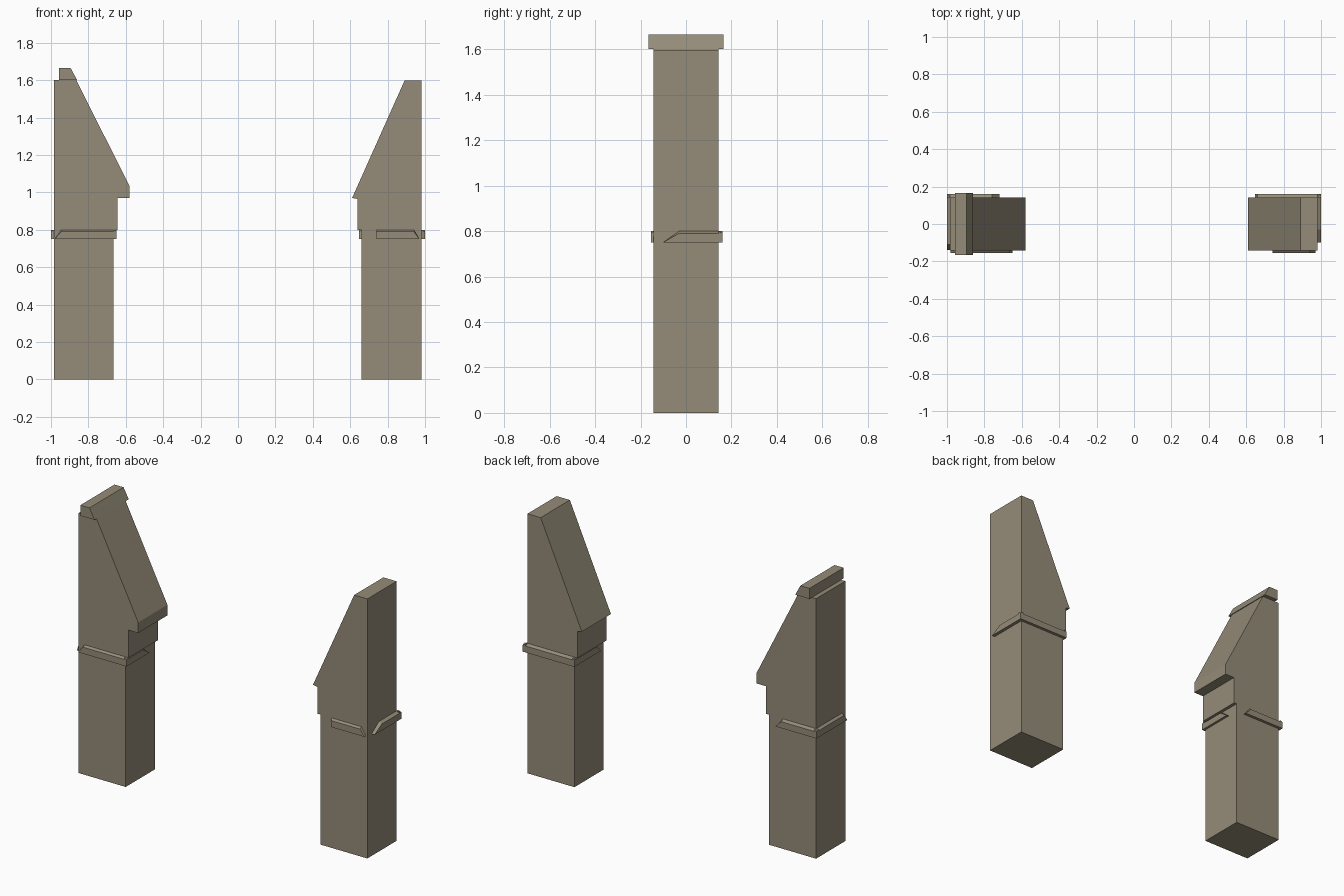
import bpy
from mathutils import Vector

cube = bpy.data.objects.get("Cube")
if cube:
    bpy.data.objects.remove(cube, do_unlink=True)

# Weathered stone
stone = bpy.data.materials.new("warm_grey_stone")
stone.use_nodes = True
colour = (0.30, 0.265, 0.19, 1)
stone.diffuse_color = colour
stone.node_tree.nodes["Principled BSDF"].inputs["Base Color"].default_value = colour


def add_mesh(name, verts, faces):
    mesh = bpy.data.meshes.new(name)
    mesh.from_pydata(verts, [], faces)
    mesh.materials.append(stone)
    obj = bpy.data.objects.new(name, mesh)
    bpy.context.collection.objects.link(obj)
    bpy.context.view_layer.objects.active = obj
    bpy.ops.object.select_all(action="DESELECT")
    obj.select_set(True)
    bpy.ops.object.mode_set(mode="EDIT")
    bpy.ops.mesh.select_all(action="SELECT")
    bpy.ops.mesh.normals_make_consistent(inside=False)
    bpy.ops.object.mode_set(mode="OBJECT")
    return obj


def extrude_profile(name, profile, half_depth):
    """Extrude an x-z outline along y."""
    n = len(profile)
    verts = [(x, y, z) for y in (-half_depth, half_depth) for x, z in profile]
    faces = [tuple(range(n)), tuple(range(n, 2 * n))]
    faces += [(i, (i + 1) % n, n + (i + 1) % n, n + i) for i in range(n)]
    return add_mesh(name, verts, faces)


def band(name, axis, wall, outer, start, end, cut_start=0, cut_end=0):
    """Moulding on a wall facing along axis; cuts slant its broken ends."""
    low, high, lip = 0.75, 0.80, 0.79
    verts = []
    for depth, top in ((wall, high), (outer, lip)):
        for along, z in ((start, low), (end, low),
                         (end - cut_end, top), (start + cut_start, top)):
            verts.append(Vector((depth, along, z) if axis == "x"
                                else (along, depth, z)))
    faces = [(0, 1, 2, 3), (4, 5, 6, 7)]
    faces += [(i, (i + 1) % 4, 4 + (i + 1) % 4, 4 + i) for i in range(4)]
    add_mesh(name, verts, faces)


# Right post, with a sloping shoulder and overhanging lip
extrude_profile("right_post", [
    (-0.985, 0), (-0.665, 0), (-0.665, 0.80), (-0.645, 0.80), (-0.645, 0.97),
    (-0.58, 0.97), (-0.58, 1.035), (-0.865, 1.6), (-0.985, 1.6)], 0.142)

# Coping stone on the right post
extrude_profile("right_coping", [
    (-0.957, 1.6), (-0.86, 1.6), (-0.895, 1.665), (-0.957, 1.665)], 0.166)

# Left post
extrude_profile("left_post", [
    (0.66, 0), (0.98, 0), (0.98, 1.597), (0.89, 1.597), (0.61, 0.97),
    (0.64, 0.965), (0.64, 0.80), (0.66, 0.80)], 0.142)

# Chipped mouldings round the right post
band("right_front_moulding", "y", -0.142, -0.155, -0.98, -0.65, 0.035)
band("right_back_moulding", "y", 0.142, 0.16, -1.0, -0.72, 0, 0.04)
band("right_outer_moulding", "x", -0.985, -1.0, -0.14, 0.16, 0.03)
band("right_inner_moulding", "x", -0.665, -0.65, -0.155, 0.07, 0, 0.06)

# Chipped mouldings round the left post
band("left_front_moulding", "y", -0.142, -0.155, 0.74, 0.97, 0, 0.03)
band("left_back_moulding", "y", 0.142, 0.16, 0.648, 1.0)
band("left_outer_moulding", "x", 0.98, 1.0, -0.10, 0.16, 0.07)
band("left_inner_moulding", "x", 0.66, 0.648, -0.10, 0.16, 0.04)
